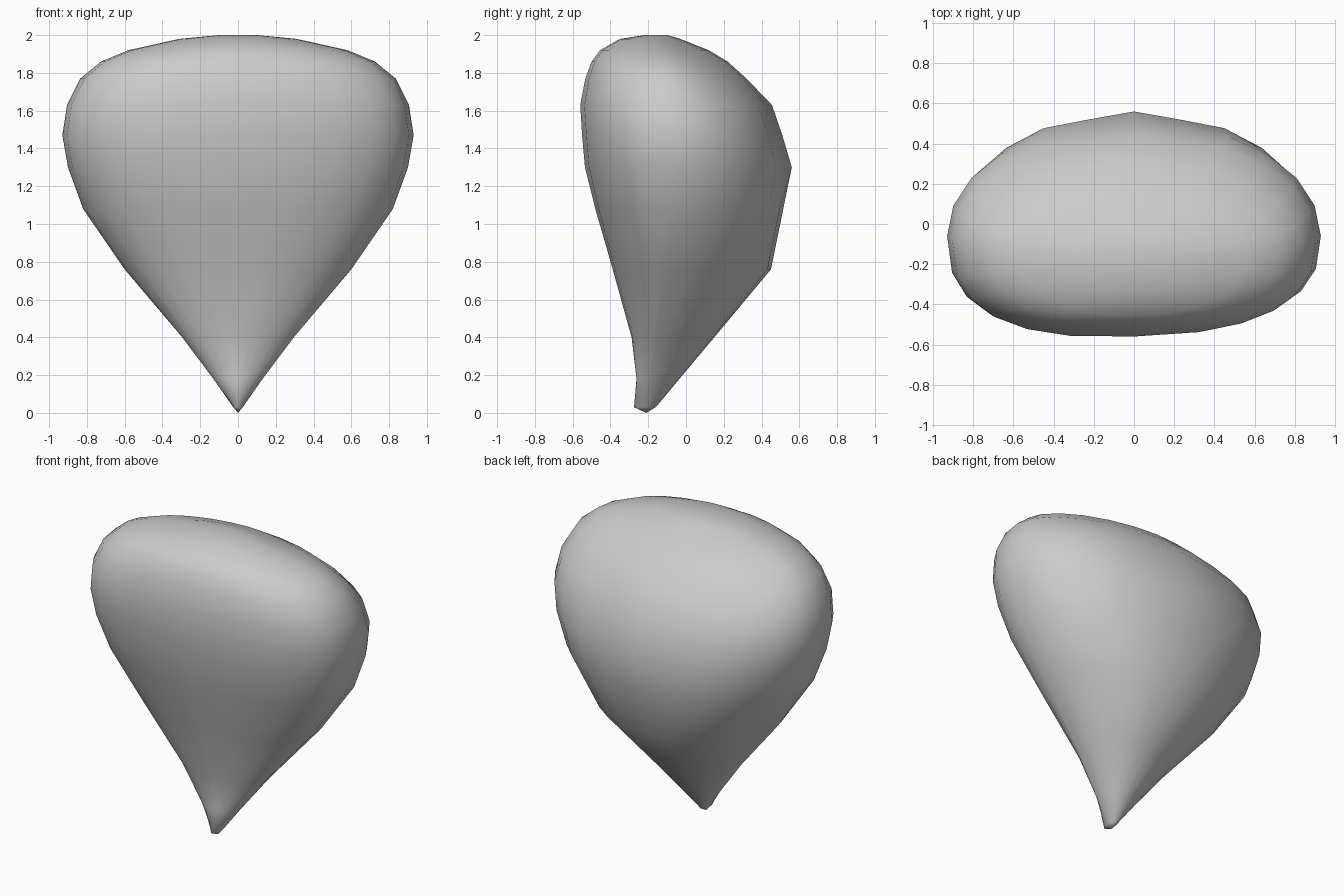
import bpy, bmesh, math

if "Cube" in bpy.data.objects:
    bpy.data.objects.remove(bpy.data.objects["Cube"])

# Horizontal sections: z, half width, front y, back y, y of widest point,
# front fullness, back fullness (2 = ellipse, more = boxier)
SECTIONS = [
    (0.03, 0.025, -0.275, -0.16, -0.21, 2.0, 2.0),
    (0.18, 0.13, -0.262, -0.035, -0.19, 1.6, 2.1),
    (0.40, 0.295, -0.288, 0.15, -0.16, 1.7, 2.1),
    (0.76, 0.60, -0.388, 0.45, -0.11, 2.0, 2.1),
    (1.08, 0.82, -0.48, 0.515, -0.08, 2.3, 2.15),
    (1.30, 0.90, -0.535, 0.56, -0.06, 2.5, 2.0),
    (1.47, 0.93, -0.55, 0.51, -0.06, 2.6, 2.05),
    (1.63, 0.905, -0.56, 0.455, -0.08, 2.6, 2.0),
    (1.77, 0.835, -0.533, 0.32, -0.10, 2.5, 1.9),
    (1.86, 0.725, -0.50, 0.22, -0.12, 2.4, 1.8),
    (1.92, 0.58, -0.455, 0.12, -0.14, 2.2, 1.8),
    (1.98, 0.31, -0.35, -0.03, -0.16, 2.0, 1.8),
    (2.00, 0.10, -0.22, -0.10, -0.16, 2.0, 2.0),
]
SIDES = 24


def power(v, p):
    return math.copysign(abs(v) ** p, v)


def ring_points(z, w, front, back, mid, n_front, n_back):
    # The front face is turned slightly, fuller on the left
    for i in range(SIDES):
        a = 2 * math.pi * i / SIDES
        c, s = math.cos(a), math.sin(a)
        n = n_back if s > 0 else n_front
        x = w * power(c, 2 / n)
        depth = back - mid if s > 0 else (mid - front) * (1 - 0.06 * x)
        yield (x, mid + depth * power(s, 2 / n), z)


# Wedge-shaped kernel body, lofted through the sections
bm = bmesh.new()
rings = [[bm.verts.new(p) for p in ring_points(*s)] for s in SECTIONS]
for low, high in zip(rings, rings[1:]):
    for i in range(SIDES):
        j = (i + 1) % SIDES
        bm.faces.new((low[i], low[j], high[j], high[i]))

# Peaked bulge on the back: pull in the points beside the middle one
for ring in rings[5:8]:
    for i in (SIDES // 4 - 1, SIDES // 4 + 1):
        ring[i].co.y -= 0.02

# Pointed tip and closed crown
tip = bm.verts.new((0, -0.21, 0))
for i in range(SIDES):
    bm.faces.new((tip, rings[0][(i + 1) % SIDES], rings[0][i]))
bm.faces.new(rings[-1])
bmesh.ops.recalc_face_normals(bm, faces=bm.faces)

mesh = bpy.data.meshes.new("kernel")
bm.to_mesh(mesh)
bm.free()
for poly in mesh.polygons:
    poly.use_smooth = True
kernel = bpy.data.objects.new("kernel", mesh)
bpy.context.collection.objects.link(kernel)
